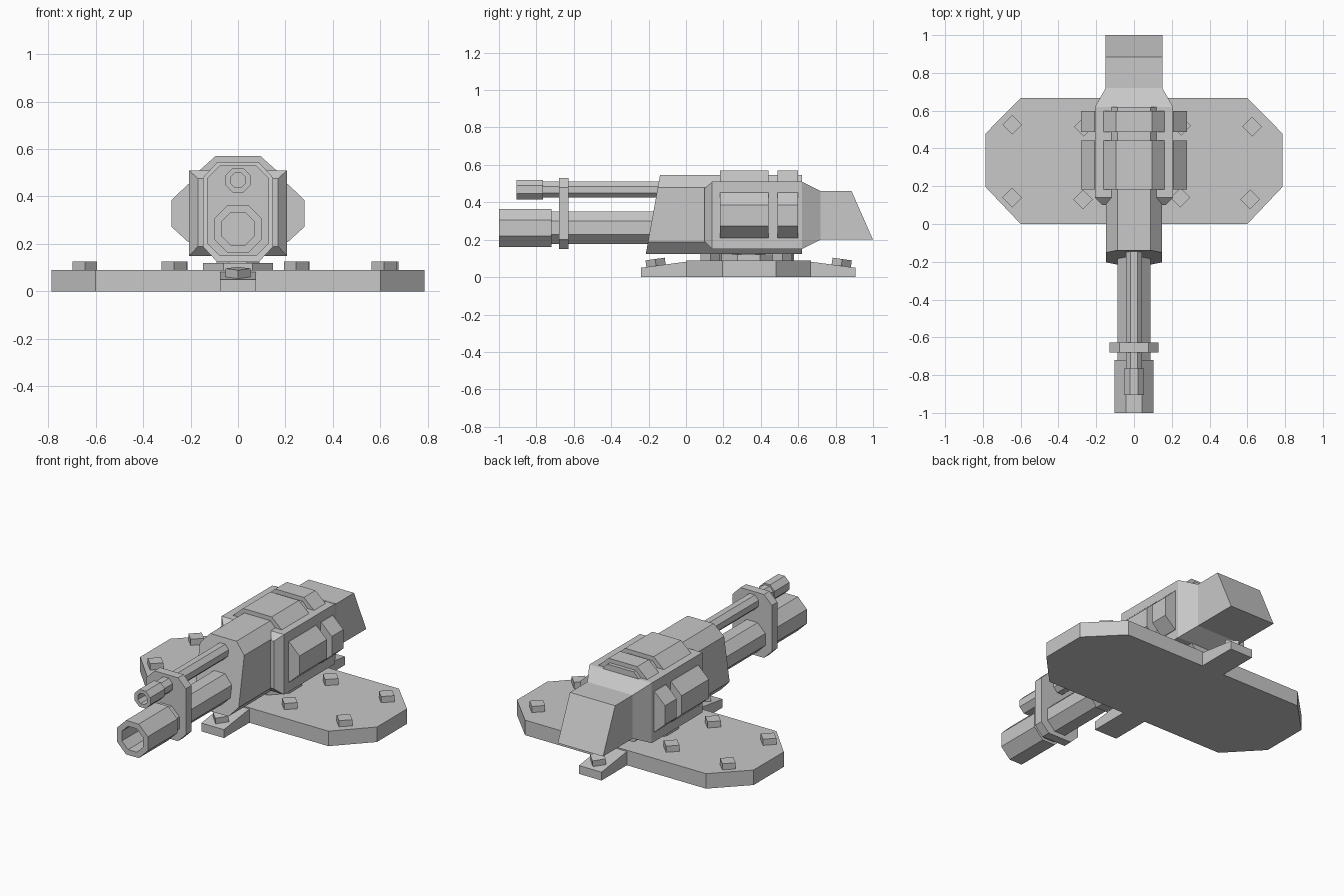
import bpy, bmesh
from math import tan, pi, radians
from mathutils import Matrix, Vector

cube = bpy.data.objects.get("Cube")
if cube:
    bpy.data.objects.remove(cube)

grey = bpy.data.materials.new("plain_grey")
grey.use_nodes = True
COLOUR = (0.58, 0.58, 0.58, 1)
grey.diffuse_color = COLOUR
grey.node_tree.nodes["Principled BSDF"].inputs["Base Color"].default_value = COLOUR


def loft(name, sections):
    """Skin a closed solid through rings of 3D points, capping both ends."""
    bm = bmesh.new()
    rings = [[bm.verts.new(p) for p in s] for s in sections]
    n = len(rings[0])
    for a, b in zip(rings, rings[1:]):
        for i in range(n):
            j = (i + 1) % n
            bm.faces.new((a[i], a[j], b[j], b[i]))
    bm.faces.new(rings[0][::-1])
    bm.faces.new(rings[-1])
    bmesh.ops.recalc_face_normals(bm, faces=bm.faces)
    mesh = bpy.data.meshes.new(name)
    bm.to_mesh(mesh)
    bm.free()
    mesh.materials.append(grey)
    obj = bpy.data.objects.new(name, mesh)
    bpy.context.collection.objects.link(obj)
    return obj


def octagon(hw, z0, z1, cx, cz, y, lean=0):
    """Chamfered rectangle in the xz plane; lean shifts y with height."""
    pts = [(-hw, z0 + cz), (-hw + cx, z0), (hw - cx, z0), (hw, z0 + cz),
           (hw, z1 - cz), (hw - cx, z1), (-hw + cx, z1), (-hw, z1 - cz)]
    return [(x, y + lean * (z - z0), z) for x, z in pts]


def ring(r, zc, y):
    c = r * (1 - tan(pi / 8))
    return octagon(r, zc - r, zc + r, c, c, y)


def rect(hw, z0, z1, y, top_y=None):
    t = y if top_y is None else top_y
    return [(-hw, y, z0), (hw, y, z0), (hw, t, z1), (-hw, t, z1)]


def flat(points, z):
    return [(x, y, z) for x, y in points]


def bolt(name, x, y, z, tilt=0):
    pts = [(-.052, 0), (0, -.052), (.052, 0), (0, .052)]
    obj = loft(name, [flat(pts, -.01), flat(pts, .037)])
    obj.data.transform(Matrix.Translation((x, y, z)) @ Matrix.Rotation(radians(tilt), 4, 'X'))


# Base plate
plate = [(-.6, 0), (.6, 0), (.785, .195), (.785, .48),
         (.6, .667), (-.6, .667), (-.785, .48), (-.785, .195)]
loft("base_plate", [flat(plate, 0), flat(plate, .09)])
for i, (x, y) in enumerate([(-.645, .525), (-.645, .14), (.625, .515), (.615, .13),
                            (-.265, .515), (-.27, .13), (.25, .52), (.245, .14)]):
    bolt(f"base_bolt_{i + 1}", x, y, .09)

# Sloped feet with tilted bolts
loft("front_foot", [rect(.075, 0, .05, -.24), rect(.075, 0, .085, .02)])
loft("back_foot", [rect(.075, 0, .085, .647), rect(.075, 0, .05, .907)])
bolt("front_foot_bolt", 0, -.16, .06, 8)
bolt("back_foot_bolt", 0, .83, .06, -8)

# Swivel mount
for name, r, z0, z1 in (("swivel_disc", .147, .085, .12), ("swivel_neck", .09, .1, .16)):
    disc = [(x, z + .335) for x, _, z in ring(r, 0, 0)]
    loft(name, [flat(disc, z0), flat(disc, z1)])

# Octagonal core with a raked front face
loft("turret_core", [octagon(.147, .123, .545, .06, .065, -.215, .18),
                     octagon(.147, .123, .545, .06, .065, .62)])

# Armoured body tapering into the rear housing
loft("turret_body", [rect(.168, .19, .475, .1), rect(.207, .15, .51, .14),
                     rect(.207, .15, .51, .62), rect(.15, .2, .46, .72),
                     rect(.15, .2, .46, 1.0, .885)])

# Roof bands and side pods, in a long and a short pair
for label, y0, y1 in (("front", .183, .442), ("back", .488, .598)):
    roof = [(-.162, .48), (.162, .48), (.162, .51), (.095, .57), (-.095, .57), (-.162, .51)]
    loft(label + "_roof_band", [[(x, y, z) for x, z in roof] for y in (y0, y1)])
    pod = [(.19, .208), (.21, .208), (.28, .272), (.28, .385), (.21, .452), (.19, .452)]
    for side, s in (("left", 1), ("right", -1)):
        loft(f"{label}_{side}_pod", [[(s * x, y, z) for x, z in pod] for y in (y0, y1)])

# Barrels with hollow muzzles: radius, muzzle radius, bore, height, muzzle back, tip
for name, r, m, bore, zc, back, tip in (("main_barrel", .087, .102, .07, .263, -.72, -1),
                                        ("upper_barrel", .043, .052, .031, .468, -.765, -.905)):
    loft(name, [ring(r, zc, -.1), ring(r, zc, back), ring(m, zc, back),
                ring(m, zc, tip), ring(bore, zc, tip), ring(bore, zc, tip + .2)])

# Bracket joining the barrels
loft("barrel_bracket", [octagon(.13, .15, .53, .052, .052, y) for y in (-.68, -.627)])
